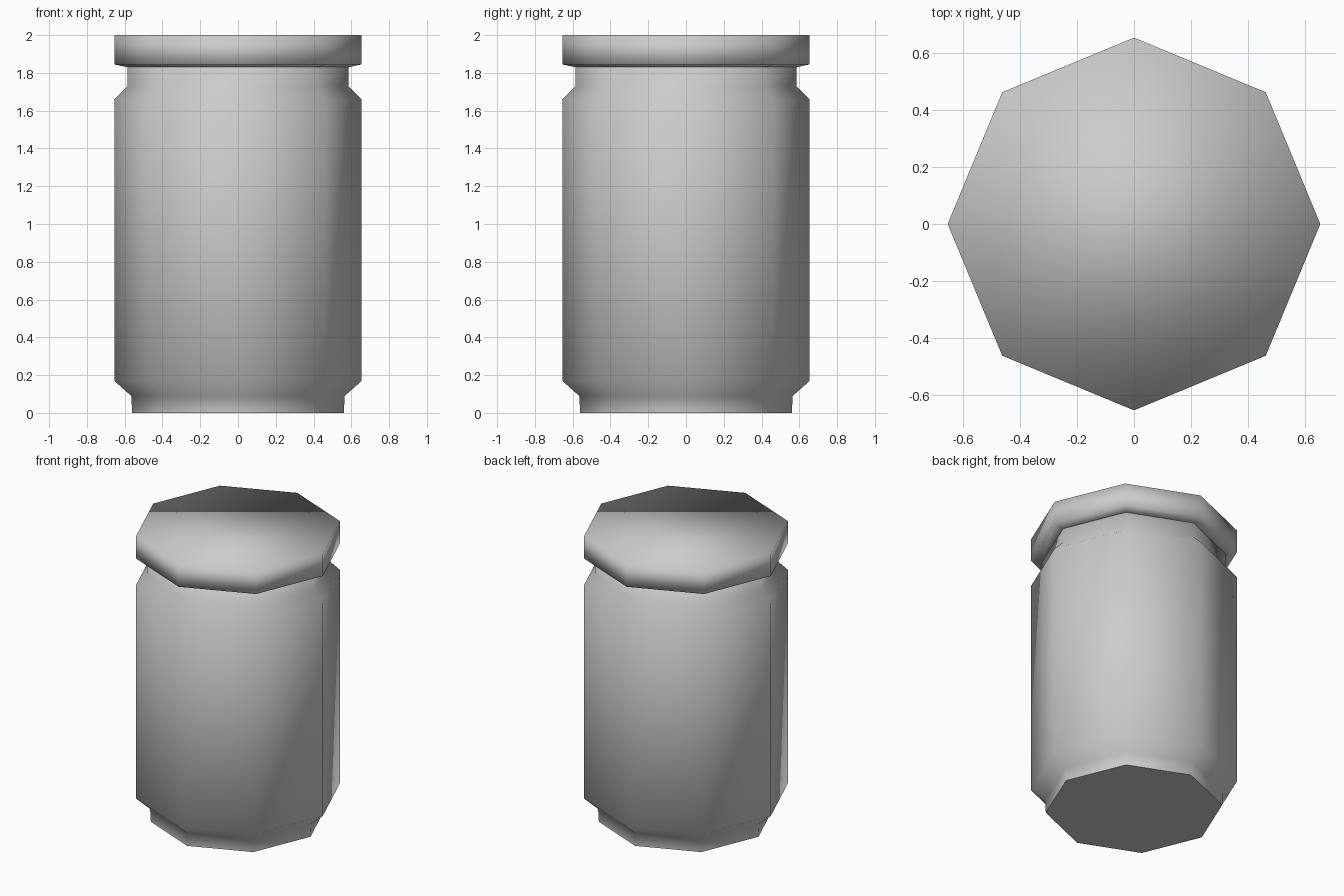
import bpy, bmesh, math

if "Cube" in bpy.data.objects:
    bpy.data.objects.remove(bpy.data.objects["Cube"])

SIDES = 8


def lathe(name, profile, flat_bottom=False):
    """Closed eight-sided solid from a bottom-to-top (radius, z) profile."""
    bm = bmesh.new()
    rings = []
    for r, z in profile:
        rings.append([bm.verts.new((r * math.cos(2 * math.pi * i / SIDES),
                                    r * math.sin(2 * math.pi * i / SIDES), z))
                      for i in range(SIDES)])
    for low, high in zip(rings, rings[1:]):
        for i in range(SIDES):
            j = (i + 1) % SIDES
            bm.faces.new((low[i], low[j], high[j], high[i]))
    base = bm.faces.new(rings[0][::-1])
    bm.faces.new(rings[-1])
    for f in bm.faces:
        f.smooth = True
    # crisp edge around a flat base
    if flat_bottom:
        base.smooth = False
        for e in base.edges:
            e.smooth = False
    mesh = bpy.data.meshes.new(name)
    bm.to_mesh(mesh)
    bm.free()
    obj = bpy.data.objects.new(name, mesh)
    bpy.context.collection.objects.link(obj)
    return obj


# Jar: stepped foot, straight wall, sloped shoulder and neck
lathe("jar_body", [(0.56, 0.0), (0.565, 0.09), (0.655, 0.17), (0.655, 1.66),
                   (0.585, 1.73), (0.585, 1.835)], flat_bottom=True)

# Lid: wide smooth-shaded cap with a slightly tapered underside
lathe("lid", [(0.585, 1.83), (0.655, 1.845), (0.655, 2.0)])
